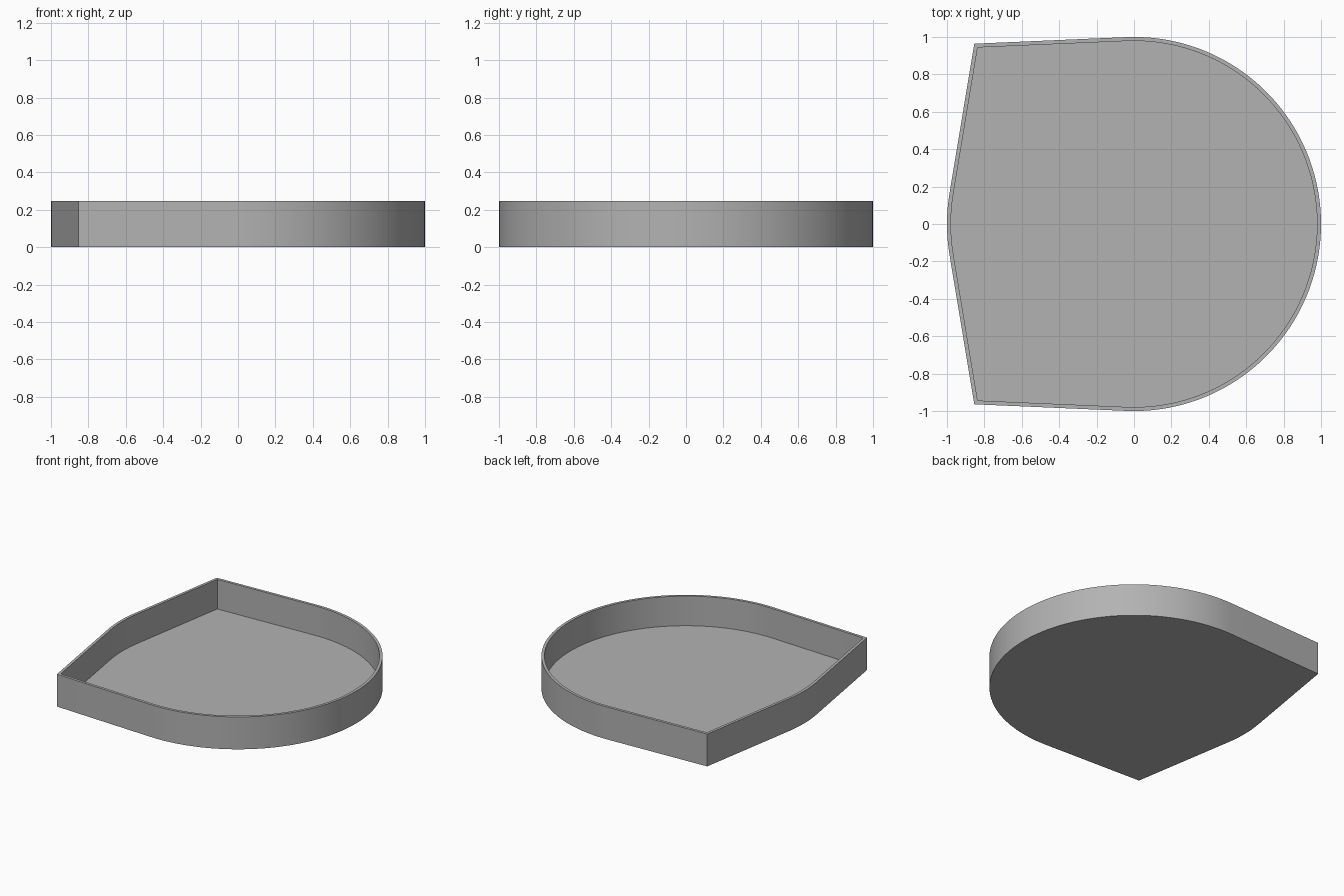
import bpy
import bmesh
from math import acos, atan2, cos, hypot, pi, sin

HEIGHT, WALL, RADIUS = 0.247, 0.021, 1.0
CORNER = (-0.854, 0.964)

cube = bpy.data.objects.get("Cube")
if cube:
    bpy.data.objects.remove(cube, do_unlink=True)


def arc(start, end, steps):
    angles = [start + (end - start) * i / steps for i in range(steps + 1)]
    return [(RADIUS * cos(a), RADIUS * sin(a)) for a in angles]


# Outline: a circle with straight tangents running out to two corners
corner_angle = atan2(CORNER[1], CORNER[0])
spread = acos(RADIUS / hypot(*CORNER))
side, rear = corner_angle - spread, corner_angle + spread
outline = (arc(-side, side, 72) + [CORNER]
           + arc(rear, 2 * pi - rear, 8) + [(CORNER[0], -CORNER[1])])

# Grey material
grey = bpy.data.materials.new("grey")
grey.use_nodes = True
colour = (0.45, 0.45, 0.45, 1)
grey.diffuse_color = colour
grey.node_tree.nodes["Principled BSDF"].inputs["Base Color"].default_value = colour

# Tray: outer wall, rim, inner wall, floor and underside
bm = bmesh.new()


def ring(scale, z):
    return [bm.verts.new((x * scale, y * scale, z)) for x, y in outline]


inner = (RADIUS - WALL) / RADIUS
rings = [ring(1, 0), ring(1, HEIGHT), ring(inner, HEIGHT), ring(inner, WALL)]
count = len(outline)
for low, high in zip(rings, rings[1:]):
    for i in range(count):
        j = (i + 1) % count
        bm.faces.new((low[i], low[j], high[j], high[i]))
bm.faces.new(rings[-1])
bm.faces.new(rings[0][::-1])
bmesh.ops.recalc_face_normals(bm, faces=bm.faces)

mesh = bpy.data.meshes.new("tray")
bm.to_mesh(mesh)
bm.free()
mesh.materials.append(grey)
tray = bpy.data.objects.new("tray", mesh)
bpy.context.collection.objects.link(tray)

# Smooth curved walls, sharp rims and corners
bpy.ops.object.select_all(action='DESELECT')
tray.select_set(True)
bpy.context.view_layer.objects.active = tray
bpy.ops.object.shade_smooth_by_angle(angle=pi / 6)
